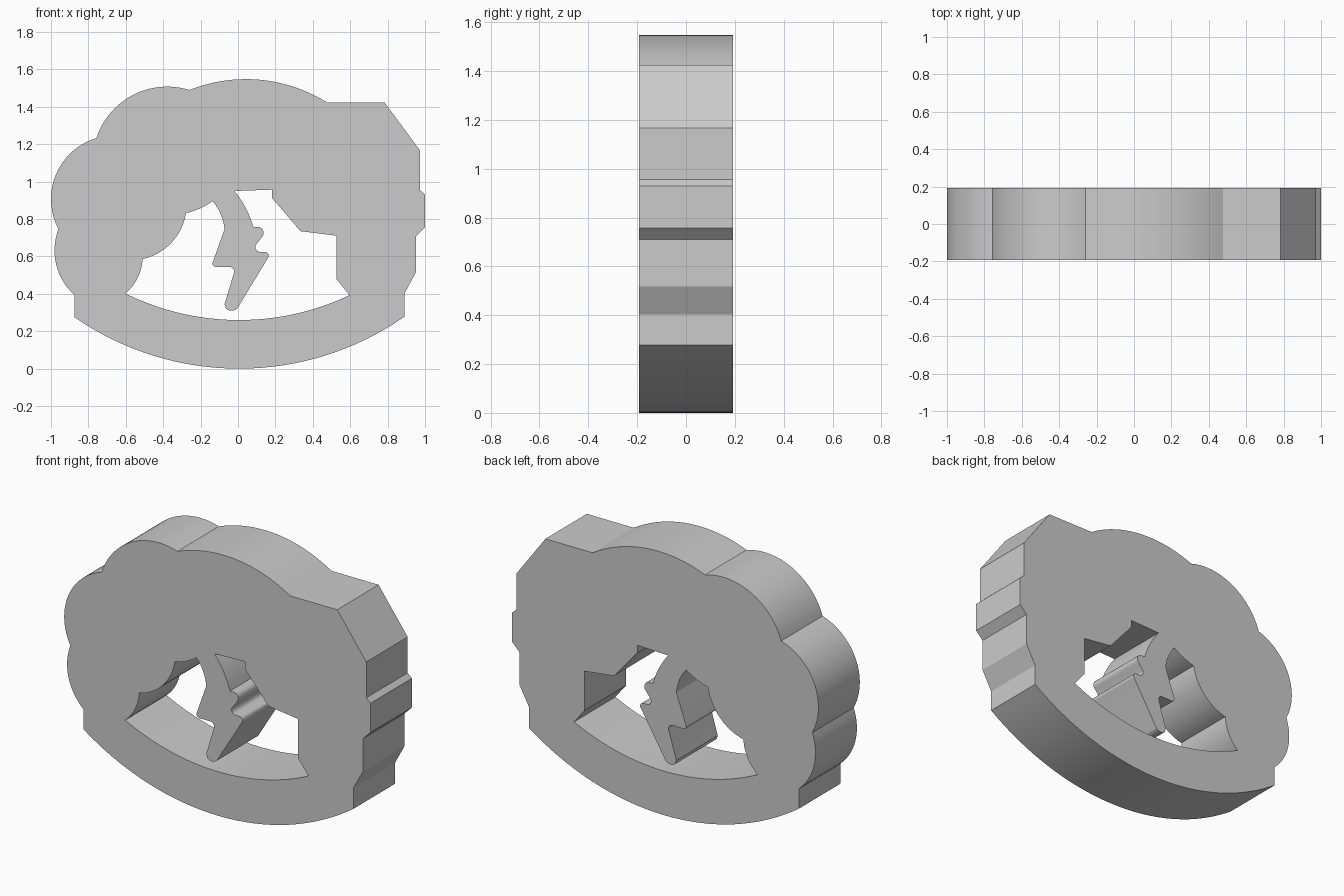
import bpy, bmesh, math
from mathutils import Vector

if "Cube" in bpy.data.objects:
    bpy.data.objects.remove(bpy.data.objects["Cube"])

HALF = 0.193  # half thickness


def arc(p0, pm, p1, n):
    """Points on the circle through three points, excluding the last one."""
    (ax, ay), (bx, by), (cx, cy) = p0, pm, p1
    d = 2 * (ax * (by - cy) + bx * (cy - ay) + cx * (ay - by))
    a2, b2, c2 = ax * ax + ay * ay, bx * bx + by * by, cx * cx + cy * cy
    ux = (a2 * (by - cy) + b2 * (cy - ay) + c2 * (ay - by)) / d
    uy = (a2 * (cx - bx) + b2 * (ax - cx) + c2 * (bx - ax)) / d
    r = math.hypot(ax - ux, ay - uy)
    a0 = math.atan2(ay - uy, ax - ux)
    am = (math.atan2(by - uy, bx - ux) - a0) % math.tau
    a1 = (math.atan2(cy - uy, cx - ux) - a0) % math.tau
    if am > a1:
        a1 -= math.tau
    return [(ux + r * math.cos(a0 + a1 * i / n), uy + r * math.sin(a0 + a1 * i / n))
            for i in range(n)]


def outline(start, steps):
    """Each step is (end,) for a line or (mid, end, segments) for an arc."""
    pts, cur = [], start
    for s in steps:
        if len(s) == 1:
            pts.append(cur)
            cur = s[0]
        else:
            pts += arc(cur, s[0], s[1], s[2])
            cur = s[1]
    return pts


def plate(name, loops):
    bm = bmesh.new()
    for loop in loops:
        vs = [bm.verts.new((x, -HALF, z)) for x, z in loop]
        for i, v in enumerate(vs):
            bm.edges.new((v, vs[(i + 1) % len(vs)]))
    bmesh.ops.triangle_fill(bm, edges=bm.edges[:], use_beauty=True, normal=(0, -1, 0))
    res = bmesh.ops.extrude_face_region(bm, geom=bm.faces[:], use_keep_orig=True)
    moved = [g for g in res["geom"] if isinstance(g, bmesh.types.BMVert)]
    bmesh.ops.translate(bm, verts=moved, vec=Vector((0, 2 * HALF, 0)))
    bmesh.ops.recalc_face_normals(bm, faces=bm.faces[:])
    me = bpy.data.meshes.new(name)
    bm.to_mesh(me)
    bm.free()
    ob = bpy.data.objects.new(name, me)
    bpy.context.collection.objects.link(ob)
    bpy.context.view_layer.objects.active = ob
    ob.select_set(True)
    bpy.ops.object.shade_smooth_by_angle(angle=math.radians(20))
    return ob


# Outer rim: scalloped lobes on the left, stepped facets on the right, round base
rim = outline((-0.874, 0.275), [
    ((-0.874, 0.393),),
    ((-0.981, 0.628), (-0.96, 0.746), 14),
    ((-1.0, 0.907), (-0.757, 1.233), 18),
    ((-0.385, 1.508), (-0.26, 1.49), 20),
    ((0.04, 1.548), (0.475, 1.424), 20),
    ((0.783, 1.424),), ((0.973, 1.167),), ((0.973, 0.955),), ((1.0, 0.93),),
    ((1.0, 0.757),), ((0.953, 0.71),), ((0.953, 0.518),), ((0.89, 0.402),),
    ((0.89, 0.278),),
    ((0.008, 0.0), (-0.874, 0.275), 32),
])

# Inner window, running around the hanging lightning bolt
window = outline((-0.602, 0.402), [
    ((0.0, 0.26), (0.596, 0.393), 26),
    ((0.527, 0.479),), ((0.527, 0.711),), ((0.334, 0.735),),
    ((0.182, 0.912),), ((0.182, 0.957),), ((-0.018, 0.95),),
    # bolt, right side
    ((0.027, 0.885), (0.083, 0.757), 6),
    ((0.115, 0.757),),
    ((0.136, 0.735), (0.128, 0.703), 6),
    ((0.099, 0.666),),
    ((0.098, 0.635), (0.123, 0.624), 6),
    ((0.143, 0.624),),
    ((0.161, 0.615), (0.158, 0.588), 6),
    ((-0.003, 0.323),),
    # bolt, tip and left side
    ((-0.035, 0.31), (-0.064, 0.321), 5),
    ((-0.072, 0.345),),
    ((-0.023, 0.508),),
    ((-0.027, 0.535), (-0.05, 0.544), 6),
    ((-0.115, 0.543),),
    ((-0.134, 0.553), (-0.134, 0.572), 5),
    ((-0.072, 0.746),),
    ((-0.09, 0.82), (-0.136, 0.896), 6),
    # scalloped left edge
    ((-0.202, 0.857), (-0.278, 0.832), 6),
    ((-0.362, 0.667), (-0.51, 0.586), 12),
    ((-0.535, 0.488), (-0.602, 0.402), 8),
])

plate("emblem_plate", [rim, window])
